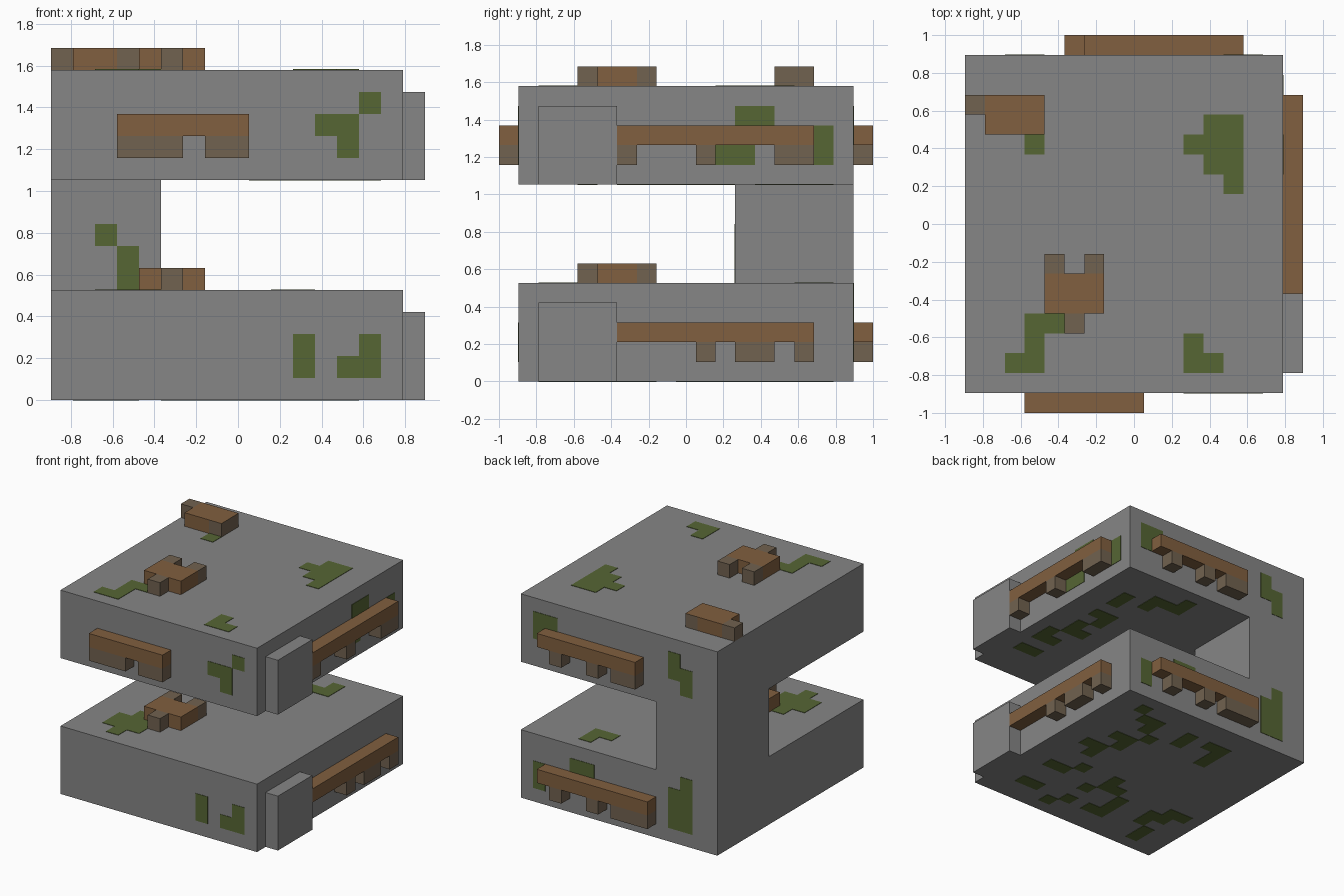
import bpy
import bmesh
from mathutils import Vector

cube = bpy.data.objects.get("Cube")
if cube:
    bpy.data.objects.remove(cube)

U = 2 / 19  # one block of the grid all parts sit on
X, Y, Z = Vector((1, 0, 0)), Vector((0, 1, 0)), Vector((0, 0, 1))
# Each side: reading direction, downward direction
FRONT, BACK, RIGHT = (X, -Z), (-X, -Z), (Y, -Z)
TOP, UNDER = (X, -Y), (-X, -Y)


def material(name, color):
    mat = bpy.data.materials.new(name)
    mat.use_nodes = True
    mat.diffuse_color = (*color, 1)
    bsdf = mat.node_tree.nodes["Principled BSDF"]
    bsdf.inputs["Base Color"].default_value = (*color, 1)
    bsdf.inputs["Roughness"].default_value = 0.9
    return mat


STONE = material("grey_stone", (0.24, 0.24, 0.24))
BROWN = material("warm_brown", (0.22, 0.115, 0.05))
TAUPE = material("dull_brown", (0.165, 0.122, 0.08))
MOSS = material("moss_green", (0.093, 0.133, 0.034))


def finish(name, bm, mats):
    mesh = bpy.data.meshes.new(name)
    bm.to_mesh(mesh)
    bm.free()
    for mat in mats:
        mesh.materials.append(mat)
    bpy.context.collection.objects.link(bpy.data.objects.new(name, mesh))


def block(name, low, high):
    """Stone box between two grid corners."""
    bm = bmesh.new()
    bmesh.ops.create_cube(bm, size=1)
    low, high = Vector(low), Vector(high)
    for v in bm.verts:
        v.co = U * ((low + high) / 2 + v.co * (high - low))
    finish(name, bm, [STONE])


def relief(name, side, corner, rows, depth=1.0, mats=(BROWN, TAUPE)):
    """Raise the drawn cells off a side.
    B brown, t dull, m brown cap with dull edges, # single colour."""
    right, down = side
    out = down.cross(right)
    corner = Vector(corner)
    cells = {(c, r): ch for r, row in enumerate(rows)
             for c, ch in enumerate(row) if ch != "."}
    bm = bmesh.new()

    def quad(points, index):
        face = bm.faces.new([bm.verts.new(p * U) for p in points])
        face.material_index = index

    for (c, r), ch in cells.items():
        o = corner + right * c + down * r
        ring = [o, o + down, o + down + right, o + right]
        quad([p + out * depth for p in ring], int(ch == "t"))
        beside = [(c - 1, r), (c, r + 1), (c + 1, r), (c, r - 1)]
        for i, other in enumerate(beside):
            if other not in cells:
                a, b = ring[i], ring[(i + 1) % 4]
                quad([a, b, b + out * depth, a + out * depth], int(ch in "tm"))
    bmesh.ops.remove_doubles(bm, verts=bm.verts, dist=0.0001)
    finish(name, bm, mats)


def moss(name, side, corner, rows):
    relief(name, side, corner, rows, depth=0.03, mats=(MOSS,))


# Stone body: two slabs, a corner pillar and two side blocks
block("pillar", (-8.5, 2.5, 5), (-3.5, 8.5, 10))
for level, z in (("lower", 0), ("upper", 10)):
    block(level + "_slab", (-8.5, -8.5, z), (7.5, 8.5, z + 5))
    block(level + "_side_block", (7.5, -7.5, z), (8.5, -3.5, z + 4))
    # Wooden cluster lying on each slab
    relief(level + "_cluster", TOP, (-4.5, -1.5, z + 5),
           ["t.t", "BBB", "BBB", ".t."])

# Wooden beams with hanging teeth
relief("corner_cluster", TOP, (-8.5, 6.5, 15), ["tBBm", ".BBm"])
relief("front_beam", FRONT, (-5.5, -8.5, 13), ["BBBBBB", "ttt.tt"])
relief("upper_side_beam", RIGHT, (7.5, -3.5, 13), ["BBBBBBBBBB", "t...t...tt"])
relief("lower_side_beam", RIGHT, (7.5, -3.5, 3), ["BBBBBBBBBB", "....t.tt.t"])
relief("upper_back_beam", BACK, (5.5, 8.5, 13), ["BBBBBBBB", ".t..t.tt"])
relief("lower_back_beam", BACK, (5.5, 8.5, 3), ["BBBBBBBBB", ".t..t.ttt"])

# Moss on the front faces
moss("upper_front_moss", FRONT, (3.5, -8.5, 14), ["..#", "##.", ".#."])
moss("lower_front_moss", FRONT, (2.5, -8.5, 3), ["#..#", "#.##"])
moss("pillar_moss", FRONT, (-6.5, 2.5, 8), ["#.", ".#", ".#"])

# Moss on the side and back faces
moss("side_moss", RIGHT, (7.5, 1.5, 14), [".##...", ".....#", "##...#"])
moss("upper_back_moss", BACK, (6.5, 8.5, 14),
     ["##.........#.", "#..........##", "............#"])
moss("lower_back_moss", BACK, (6.5, 8.5, 5),
     ["............#", "...##......##", "#..........##", "#..........##"])

# Moss on the slab tops
moss("top_right_moss", TOP, (2.5, 5.5, 15), [".##", "###", ".##", "..#"])
moss("top_back_moss", TOP, (-5.5, 4.5, 15), ["#"])
moss("top_left_moss", TOP, (-6.5, -4.5, 15), [".##", ".#.", "##."])
moss("top_front_moss", TOP, (2.5, -5.5, 15), ["#.", "##"])
moss("inner_back_moss", TOP, (1.5, 7.5, 5), [".#", "##"])
moss("inner_left_moss", TOP, (-6.5, -3.5, 5), [".#.", "###", "###", ".#."])

# Moss on the undersides
moss("upper_under_moss", UNDER, (7.5, 8.5, 10), [
    ".......",
    "......#",
    "....###",
    "..#.#..",
    "..#....",
    ".......",
    "..##...",
    "...#...",
    "..#....",
    "..##...",
    ".#.....",
    ".##....",
    ".......",
    ".##....",
])
moss("lower_under_moss", UNDER, (7.5, 8.5, 0), [
    "................",
    "..#.............",
    "...##..#.##.....",
    "....#..#..#.....",
    ".....#....#.....",
    "...##...........",
    "....#...........",
    "..##............",
    "...#............",
    "................",
    "....#..#........",
    "..##...##....##.",
    "......#..#..##..",
    ".........#..#...",
    "..##..#.##...#..",
    ".....#.......#..",
])
